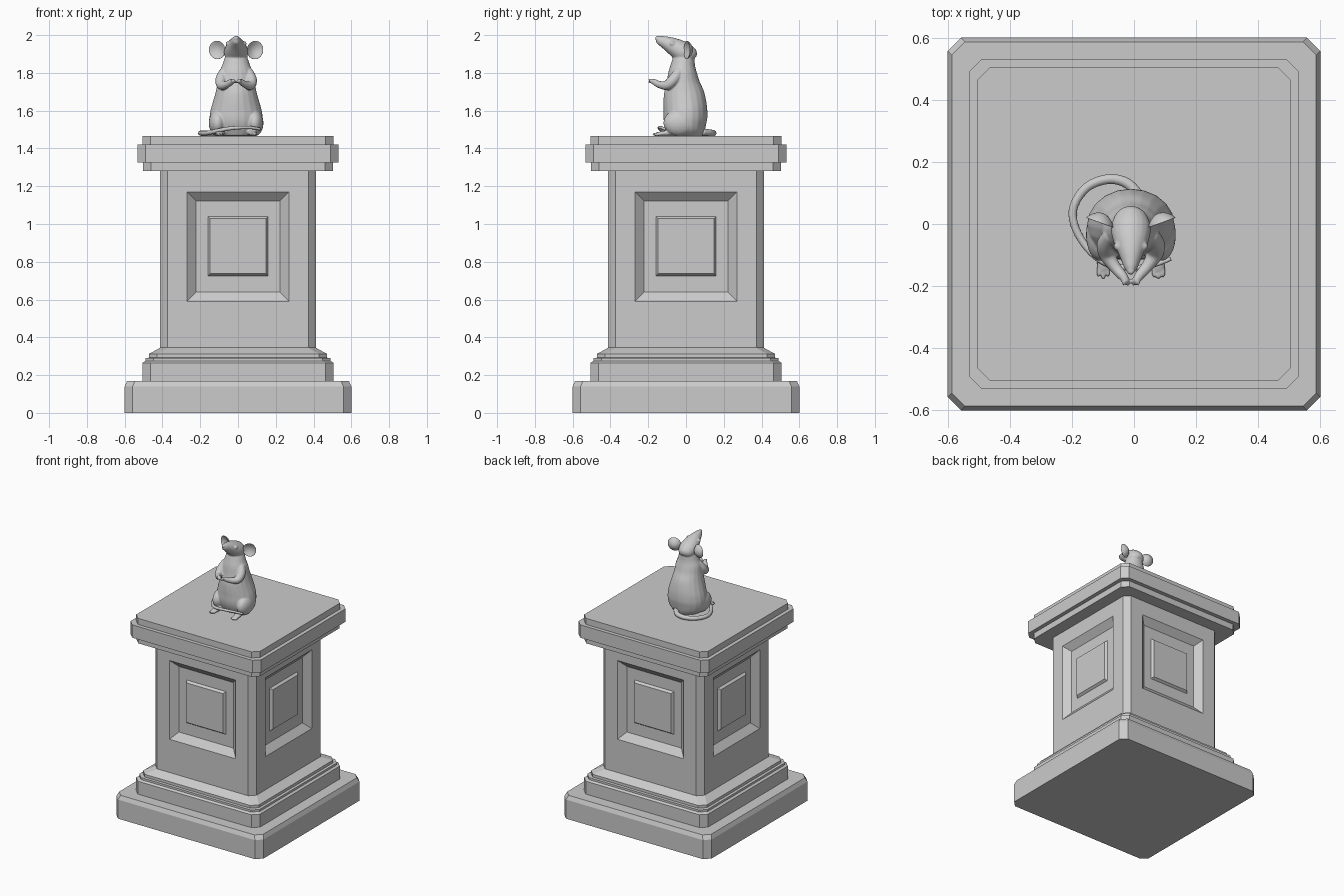
import bpy, bmesh, math
from mathutils import Vector, Matrix

if "Cube" in bpy.data.objects:
    bpy.data.objects.remove(bpy.data.objects["Cube"])

CX, TOP = -0.01, 1.465          # centre line of the animal, top of the pedestal


def finish(name, bm, smooth=False):
    bmesh.ops.recalc_face_normals(bm, faces=bm.faces)
    me = bpy.data.meshes.new(name)
    bm.to_mesh(me)
    bm.free()
    if smooth:
        for p in me.polygons:
            p.use_smooth = True
    ob = bpy.data.objects.new(name, me)
    bpy.context.collection.objects.link(ob)
    return ob


def bridge(bm, a, b):
    n = len(a)
    for i in range(n):
        bm.faces.new((a[i], a[(i + 1) % n], b[(i + 1) % n], b[i]))


def slab(name, profile, c=0.042):
    """Square block with chamfered corners, lofted through (half width, z)."""
    bm = bmesh.new()
    rings = []
    for h, z in profile:
        k = h - c
        pts = [(k, -h), (h, -k), (h, k), (k, h), (-k, h), (-h, k), (-h, -k), (-k, -h)]
        rings.append([bm.verts.new((x, y, z)) for x, y in pts])
    for a, b in zip(rings, rings[1:]):
        bridge(bm, a, b)
    bm.faces.new(rings[0])
    bm.faces.new(rings[-1])
    return finish(name, bm)


def catmull(rows, steps):
    out = []
    for i in range(len(rows) - 1):
        p = [rows[max(0, min(len(rows) - 1, i + k))] for k in (-1, 0, 1, 2)]
        for s in range(steps):
            t = s / steps
            out.append([0.5 * (2*b + (c-a)*t + (2*a-5*b+4*c-d)*t*t + (3*b-a-3*c+d)*t**3)
                        for a, b, c, d in zip(*p)])
    return out + [list(rows[-1])]


def tube(bm, rows, ref=(1, 0, 0), n=20, steps=4):
    """Smooth loft of ellipses; rows are (x, y, z, half width, half depth)."""
    rows = catmull(rows, steps)
    pos = [Vector(r[:3]) for r in rows]
    rings = []
    for i, r in enumerate(rows):
        t = (pos[min(i + 1, len(pos) - 1)] - pos[max(i - 1, 0)]).normalized()
        s = Vector(ref)
        s = (s - t * s.dot(t)).normalized()
        u = t.cross(s)
        rings.append([bm.verts.new(pos[i] + s * r[3] * math.cos(a) + u * r[4] * math.sin(a))
                      for a in (2 * math.pi * k / n for k in range(n))])
    for a, b in zip(rings, rings[1:]):
        bridge(bm, a, b)
    bm.faces.new(rings[0])
    bm.faces.new(rings[-1])


def ball(bm, loc, size):
    bmesh.ops.create_uvsphere(bm, u_segments=20, v_segments=12, radius=1,
                              matrix=Matrix.Translation(loc) @ Matrix.Diagonal((*size, 1)))


# Pedestal blocks
slab("plinth", [(0.6, 0), (0.6, 0.14), (0.587, 0.17)])
slab("base_moulding", [(0.505, 0.17), (0.505, 0.265), (0.49, 0.275), (0.49, 0.29), (0.472, 0.292),
                       (0.472, 0.312), (0.412, 0.345)])
slab("cornice", [(0.503, 1.28), (0.503, 1.325), (0.532, 1.325), (0.532, 1.42),
                 (0.505, 1.42), (0.505, TOP)])

# Shaft with a sunk panel and a raised tablet on each of four sides
bm = bmesh.new()
outer = []
steps = [(0.372, 0.345, 1.28, 0.412), (0.27, 0.59, 1.17, 0.412), (0.222, 0.64, 1.123, 0.37),
         (0.16, 0.725, 1.04, 0.37), (0.148, 0.737, 1.028, 0.387)]
for k in range(4):
    rot = Matrix.Rotation(k * math.pi / 2, 3, 'Z')
    loops = [[bm.verts.new(rot @ Vector(p)) for p in
              ((-w, -d, lo), (w, -d, lo), (w, -d, hi), (-w, -d, hi))] for w, lo, hi, d in steps]
    for a, b in zip(loops, loops[1:]):
        bridge(bm, a, b)
    bm.faces.new(loops[-1])
    outer.append(loops[0])
for k in range(4):
    a, b = outer[k], outer[(k + 1) % 4]
    bm.faces.new((a[1], b[0], b[3], a[2]))
finish("shaft", bm)

# Mouse body: torso and head lofts
bm = bmesh.new()
torso = [(0.0, 1.467, .10, .088), (0.0, 1.50, .130, .102), (-.003, 1.55, .141, .115),
         (-.003, 1.60, .136, .116), (-.007, 1.65, .122, .113), (-.012, 1.70, .108, .105),
         (-.016, 1.75, .098, .088), (-.018, 1.80, .090, .076), (-.016, 1.84, .074, .065),
         (-.012, 1.88, .060, .055), (-.012, 1.91, .040, .035)]
head = [(.045, 1.875, .02, .02), (.03, 1.885, .048, .045), (-.01, 1.905, .064, .058),
        (-.05, 1.930, .058, .051), (-.09, 1.952, .042, .040), (-.125, 1.967, .028, .029),
        (-.148, 1.976, .018, .021), (-.157, 1.979, .007, .008)]
for part in (torso, head):
    tube(bm, [(CX, *r) for r in part])
ball(bm, (CX, -0.153, 1.984), (.013, .011, .012))

# Paired limbs, eyes and haunches
for s in (-1, 1):
    ball(bm, (CX + s * .098, -.035, 1.535), (.047, .085, .07))
    ball(bm, (CX + s * .043, -.072, 1.955), (.013, .014, .013))
    tube(bm, [(CX + s * x, y, z, r, r) for x, y, z, r in
              [(.062, -.035, 1.81, .025), (.080, -.065, 1.765, .030), (.076, -.100, 1.735, .026),
               (.050, -.140, 1.738, .019), (.026, -.168, 1.752, .016), (.013, -.190, 1.760, .010)]])
    tube(bm, [(CX + s * x, y, z, w, d) for x, y, z, w, d in
              [(.080, -.04, 1.485, .020, .018), (.083, -.09, 1.482, .024, .016),
               (.088, -.135, 1.478, .022, .012), (.090, -.150, 1.476, .014, .010)]])
    for t in (-1, 0, 1):
        ball(bm, (CX + s * .089 + t * .015, -.153 - (t == 0) * .007, 1.475), (.0075, .02, .009))
        ball(bm, (CX + s * (.016 + t * .008), -.186, 1.757 + t * .006), (.006, .014, .006))
body = finish("mouse_body", bm)
rm = body.modifiers.new("blend", 'REMESH')
rm.mode = 'VOXEL'
rm.voxel_size = 0.0045
rm.use_smooth_shade = True
sm = body.modifiers.new("soften", 'SMOOTH')
sm.factor = 0.5
sm.iterations = 6

# Cupped ears
for s, name in ((-1, "ear_left"), (1, "ear_right")):
    bm = bmesh.new()
    bmesh.ops.create_uvsphere(bm, u_segments=28, v_segments=20, radius=1)
    for v in bm.verts:
        x, y, z = v.co
        v.co = (x * .046, y * .008 - .024 * (x * x + z * z) + .012, z * .049)
    bm.transform(Matrix.Translation((CX + s * .096, .016, 1.921))
                 @ Matrix.Rotation(s * .35, 4, 'Z') @ Matrix.Rotation(s * .35, 4, 'Y'))
    finish(name, bm, True)

# Tail curling round to the front, over the feet
path = [(.02, .085, 1.488), (-.02, .130, 1.483), (-.08, .145, 1.481), (-.15, .12, 1.481),
        (-.193, .06, 1.481), (-.193, 0, 1.481), (-.16, -.065, 1.482), (-.11, -.115, 1.493),
        (-.05, -.138, 1.505), (.02, -.14, 1.511), (.07, -.13, 1.510), (.118, -.112, 1.502)]
bm = bmesh.new()
radii = [.018 - .001 * i for i in range(len(path))]
tube(bm, [(*p, r, r) for p, r in zip(path, radii)], ref=(0, 0, 1), n=14)
finish("tail", bm, True)
